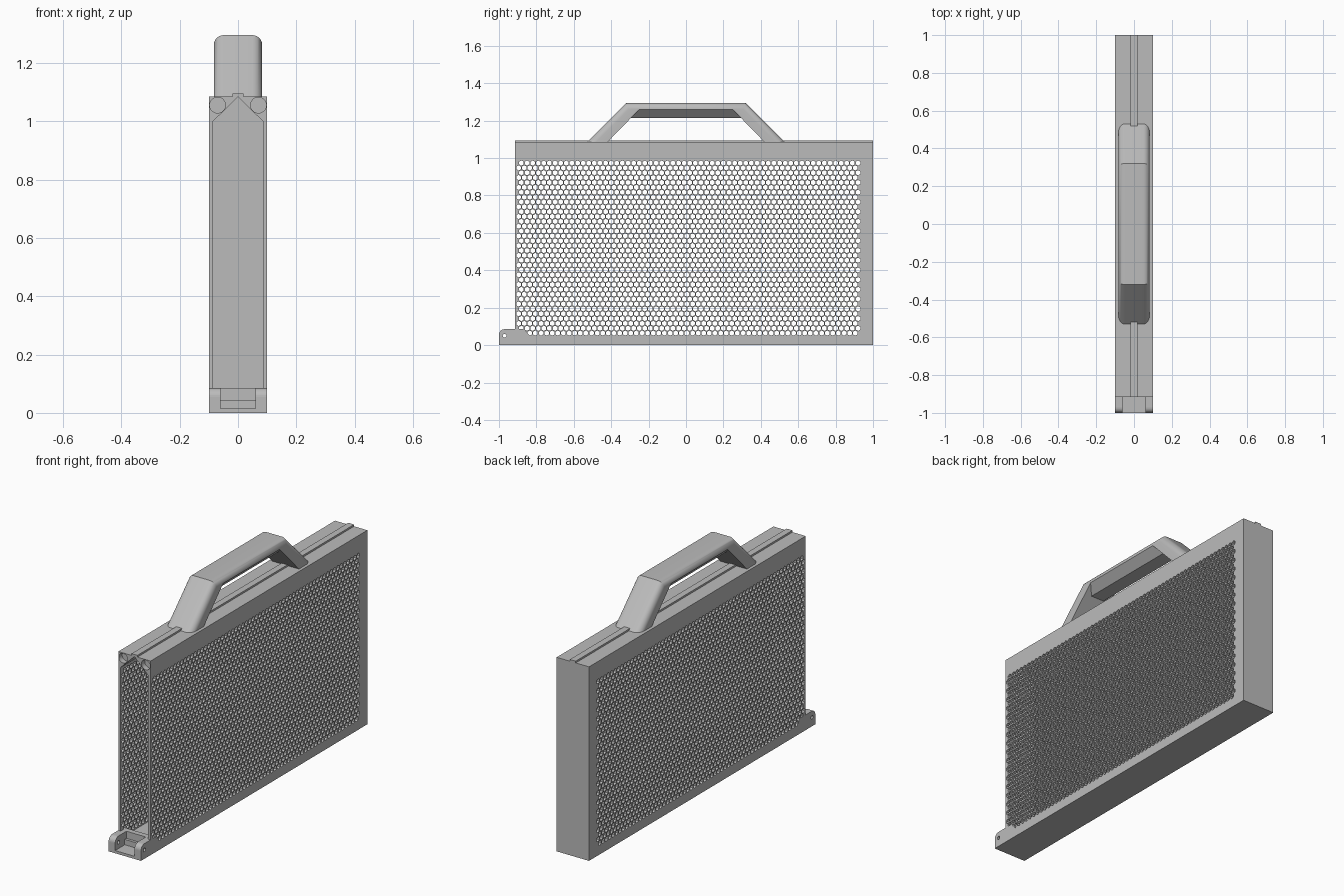
import bpy, bmesh, math
from mathutils import Vector

old = bpy.data.objects.get("Cube")
if old:
    bpy.data.objects.remove(old)

grey = bpy.data.materials.new("plain grey")
grey.use_nodes = True
COLOUR = (0.5, 0.5, 0.5, 1)
grey.diffuse_color = COLOUR
grey.node_tree.nodes["Principled BSDF"].inputs["Base Color"].default_value = COLOUR


def finish(name, bm):
    bmesh.ops.recalc_face_normals(bm, faces=bm.faces)
    mesh = bpy.data.meshes.new(name)
    bm.to_mesh(mesh)
    bm.free()
    mesh.materials.append(grey)
    obj = bpy.data.objects.new(name, mesh)
    bpy.context.collection.objects.link(obj)
    return obj


def prism(profile, axis, lo, hi):
    """Extrude a 2D outline along x (outline in y,z) or along y (outline in x,z)."""
    bm = bmesh.new()
    place = (lambda a, b, t: (t, a, b)) if axis == "x" else (lambda a, b, t: (a, t, b))
    face = bm.faces.new([bm.verts.new(place(a, b, lo)) for a, b in profile])
    ext = bmesh.ops.extrude_face_region(bm, geom=[face])
    shift = Vector(place(0, 0, hi - lo))
    bmesh.ops.translate(bm, vec=shift, verts=[v for v in ext["geom"] if isinstance(v, bmesh.types.BMVert)])
    return bm


def rect(a0, a1, b0, b1):
    return [(a0, b0), (a1, b0), (a1, b1), (a0, b1)]


def circle(a, b, r, n=32):
    return [(a + r * math.cos(math.tau * i / n), b + r * math.sin(math.tau * i / n)) for i in range(n)]


def cut(obj, cutters):
    """Subtract each cutter, bake the result and drop the cutters."""
    tools = [finish("cutter", bm) for bm in cutters]
    for tool in tools:
        tool.hide_render = True
        mod = obj.modifiers.new("cut", "BOOLEAN")
        mod.operation, mod.solver, mod.object = "DIFFERENCE", "EXACT", tool
    deps = bpy.context.evaluated_depsgraph_get()
    mesh = bpy.data.meshes.new_from_object(obj.evaluated_get(deps))
    obj.modifiers.clear()
    obj.data = mesh
    for tool in tools:
        bpy.data.objects.remove(tool)


W, WALL = 0.1, 0.015
FRONT, BACK, TOP = -0.915, 1.0, 1.085
IN = W - WALL
Y0, Y1, Z0, Z1 = -0.909, 0.952, 0.047, 0.99   # window for the perforated panels

# Casing: ribbed roof, gabled cavity open at the front, side windows, corner sockets
half = [(W, 0), (W, TOP), (0.018, TOP), (0.018, TOP + 0.01)]
casing = finish("casing", prism(half + [(-x, z) for x, z in reversed(half)], "y", FRONT, BACK))
cavity = [(-IN, 0.045), (IN, 0.045), (IN, 1.0), (0, TOP - 0.002), (-IN, 1.0)]
cut(casing, [prism(cavity, "y", -1.1, 0.955),
             prism(rect(Y0, Y1, Z0, Z1), "x", -0.2, 0.2)]
    + [prism(circle(s * 0.07, 1.055, 0.027), "y", -1.1, FRONT + 0.03) for s in (-1, 1)])

# Perforated side panels: hexagon rings, with solid cells filling the ragged border
PITCH, HOLE = 0.03, 0.024
ROW = PITCH * math.sqrt(3) / 2
COLS, ROWS = 61, 36


def hexagon(y, z, flat_width):
    r = flat_width / math.sqrt(3)
    return [(y + r * math.sin(math.pi * k / 3), z + r * math.cos(math.pi * k / 3)) for k in range(6)]


bm = bmesh.new()
cache = {}


def vert(x, p):
    key = (x, round(p[0], 4), round(p[1], 4))
    if key not in cache:
        cache[key] = bm.verts.new((x, p[0], p[1]))
    return cache[key]


def add_face(verts):
    unique = list(dict.fromkeys(verts))
    if len(unique) > 2 and bm.faces.get(unique) is None:
        spread = [max(v.co[i] for v in unique) - min(v.co[i] for v in unique) for i in (1, 2)]
        if min(spread) > 1e-5 or unique[0].co.x != unique[-1].co.x:
            bm.faces.new(unique)


for j in range(-1, ROWS + 1):
    for i in range(-2, COLS + 2):
        cy = Y0 + 0.014 + PITCH * (i + 0.5 * (j % 2))
        cz = Z0 + 0.017 + ROW * j
        outer = [(min(max(y, Y0), Y1), min(max(z, Z0), Z1)) for y, z in hexagon(cy, cz, PITCH)]
        inner = hexagon(cy, cz, HOLE)
        holed = 0 <= j < ROWS and 0 <= i < COLS
        for x in (W, IN):
            if not holed:
                add_face([vert(x, p) for p in outer])
                continue
            for k in range(6):
                n = (k + 1) % 6
                add_face([vert(x, p) for p in (outer[k], outer[n], inner[n], inner[k])])
        if holed:
            for k in range(6):
                n = (k + 1) % 6
                bm.faces.new([vert(W, inner[k]), vert(W, inner[n]), vert(IN, inner[n]), vert(IN, inner[k])])
panel = finish("perforated_panels", bm)
panel.modifiers.new("mirror", "MIRROR").use_mirror_merge = False

# Hinge block at the lower front: rounded lugs, pocket between them and a pin hole
arc = [(-0.97 - 0.03 * math.cos(a), 0.055 + 0.03 * math.sin(a))
       for a in [math.pi / 2 * k / 8 for k in range(9)]]
hinge = finish("hinge_block", prism([(-1, 0)] + arc + [(-0.87, 0.085), (-0.83, 0.045), (-0.83, 0)], "x", -W, W))
cut(hinge, [prism(rect(-0.06, 0.06, 0.015, 0.2), "y", -1.1, -0.9),
            prism(circle(-0.97, 0.05, 0.01, 20), "x", -0.2, 0.2)])

# Carry handle: angled arch with rounded outer edges
HW = 0.083
path = [(-0.53, TOP), (-0.32, 1.295), (0.32, 1.295), (0.53, TOP)]
opening = [(0.42, TOP), (0.25, 1.26), (-0.25, 1.26), (-0.42, TOP)]
bm = prism(path + opening, "x", -HW, HW)


def on_path(v):
    return any(abs(v.co.y - y) + abs(v.co.z - z) < 1e-4 for y, z in path)


rim = [e for e in bm.edges if abs(e.verts[0].co.x - e.verts[1].co.x) < 1e-5
       and on_path(e.verts[0]) and on_path(e.verts[1])
       and abs(e.verts[0].co.y - e.verts[1].co.y) < 0.7]
bmesh.ops.bevel(bm, geom=rim, offset=0.034, segments=8, profile=0.5, affect="EDGES")
handle = finish("handle", bm)

# Tapered grip under the bar, its ends buried in the legs
bm = bmesh.new()
ends = []
for s in (-1, 1):
    section = [(-HW, 1.26, 0.25), (-0.04, 1.215, 0.295), (0.04, 1.215, 0.295), (HW, 1.26, 0.25)]
    ends.append([bm.verts.new((x, s * y, z)) for x, z, y in section])
    bm.faces.new(ends[-1])
for k in range(4):
    n = (k + 1) % 4
    bm.faces.new([ends[0][k], ends[0][n], ends[1][n], ends[1][k]])
finish("handle_grip", bm)

# Smooth the handle only, keeping its creases
bpy.ops.object.select_all(action="DESELECT")
handle.select_set(True)
bpy.context.view_layer.objects.active = handle
bpy.ops.object.shade_smooth_by_angle(angle=math.radians(30))
